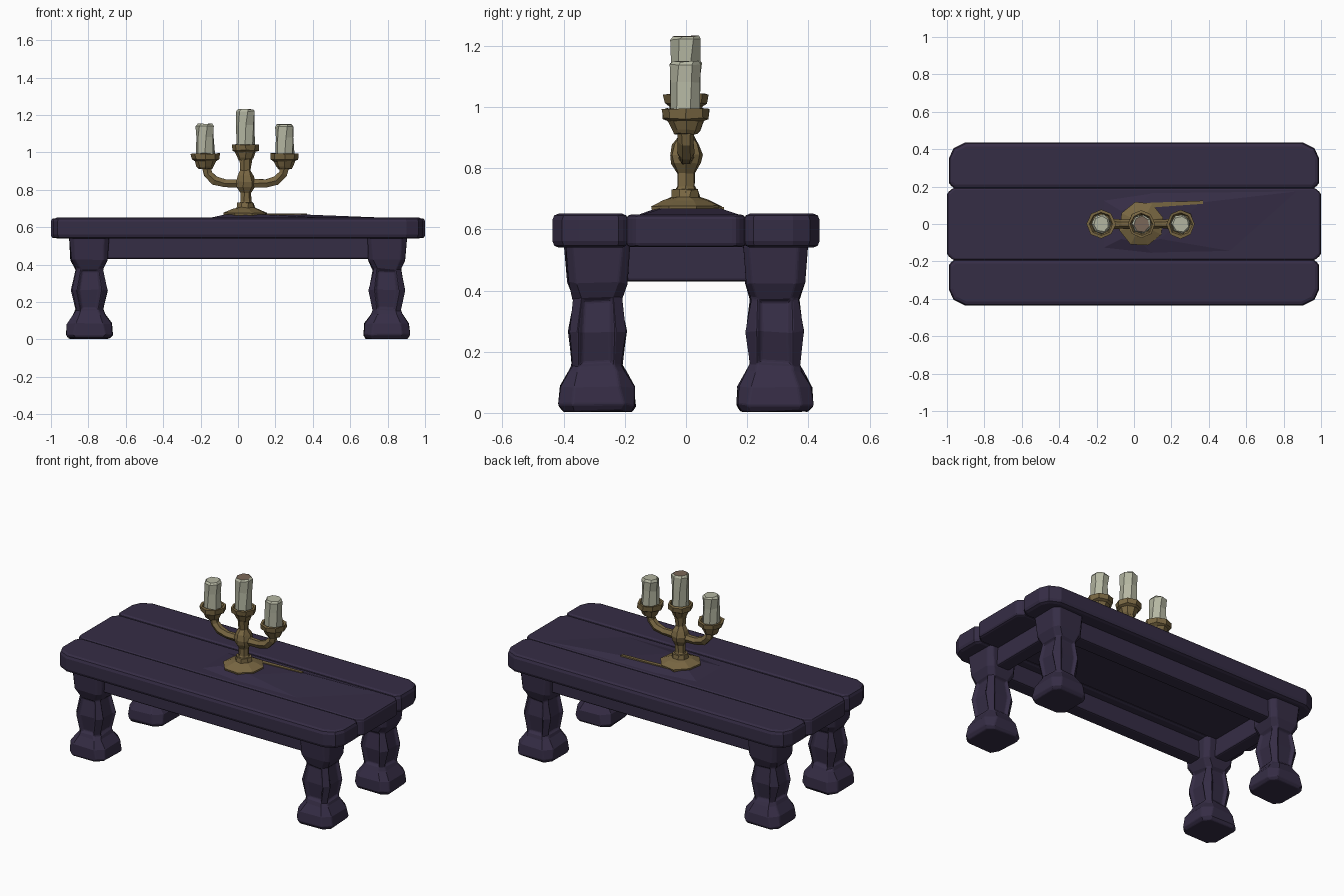
import bpy, bmesh, math, random
from mathutils import Vector

random.seed(4)
if "Cube" in bpy.data.objects:
    bpy.data.objects.remove(bpy.data.objects["Cube"], do_unlink=True)


def material(name, rgb):
    m = bpy.data.materials.new(name)
    m.use_nodes = True
    m.diffuse_color = (*rgb, 1)
    m.node_tree.nodes["Principled BSDF"].inputs["Base Color"].default_value = (*rgb, 1)
    return m


WOOD = material("dark purple wood", (0.036, 0.026, 0.060))
BRASS = material("aged brass", (0.19, 0.135, 0.055))
WAX = material("pale wax", (0.46, 0.47, 0.36))
BURNT = material("burnt wax", (0.20, 0.14, 0.10))


def finish(name, bm, mats, bevel=0):
    """Turn a bmesh into a flat-shaded object."""
    bmesh.ops.recalc_face_normals(bm, faces=bm.faces)
    mesh = bpy.data.meshes.new(name)
    bm.to_mesh(mesh)
    bm.free()
    for m in mats:
        mesh.materials.append(m)
    ob = bpy.data.objects.new(name, mesh)
    bpy.context.collection.objects.link(ob)
    if bevel:
        mod = ob.modifiers.new("worn edges", "BEVEL")
        mod.width = bevel
        mod.segments = 2
        mod.limit_method = "ANGLE"
        mod.angle_limit = math.radians(40)
    return ob


def loft(rings, jitter=0):
    """Skin a list of equal-length point rings and cap both ends."""
    bm = bmesh.new()
    rows = []
    for ring in rings:
        rows.append([bm.verts.new(Vector(p) + Vector(
            [random.uniform(-jitter, jitter) for _ in range(3)])) for p in ring])
    n = len(rows[0])
    for a, b in zip(rows, rows[1:]):
        for i in range(n):
            j = (i + 1) % n
            bm.faces.new((a[i], a[j], b[j], b[i]))
    bm.faces.new(rows[0][::-1])
    bm.faces.new(rows[-1])
    return bm


def circle(x, y, z, r, n, turn=0.0):
    return [(x + r * math.cos(turn + math.tau * i / n),
             y + r * math.sin(turn + math.tau * i / n), z) for i in range(n)]


def turned(name, x, profile, n, mat, jitter=0, turn=0.0):
    bm = loft([circle(x, 0, z, r, n, turn) for z, r in profile], jitter)
    return finish(name, bm, [mat])


def chamfered(cx, cy, z, hx, hy, c):
    """Rectangle with cut corners."""
    pts = [(hx, -hy + c), (hx, hy - c), (hx - c, hy), (-hx + c, hy),
           (-hx, hy - c), (-hx, -hy + c), (-hx + c, -hy), (hx - c, -hy)]
    return [(cx + px, cy + py, z) for px, py in pts]


def box(name, x, y, z, hx, hy, hz, bevel):
    bm = bmesh.new()
    bmesh.ops.create_cube(bm, size=2)
    for v in bm.verts:
        v.co = Vector((x + v.co.x * hx, y + v.co.y * hy, z + v.co.z * hz))
    return finish(name, bm, [WOOD], bevel)


def prism(name, outline, low, high, mat, bevel):
    bm = loft([[(x, y, z) for x, y in outline] for z in (low, high)])
    return finish(name, bm, [mat], bevel)


# Table top: two outer planks with rounded outer corners, one middle plank
for side, label in ((-1, "front"), (1, "back")):
    half = [(0.965, 0.188), (0.99, 0.22), (0.99, 0.35), (0.965, 0.405), (0.90, 0.437)]
    outline = [(x, y * side) for x, y in half]
    outline += [(-x, y * side) for x, y in reversed(half)]
    prism(label + "_plank", outline, 0.54, 0.652, WOOD, 0.022)
middle = [(0.965, -0.195), (1.0, -0.165), (1.0, 0.165), (0.965, 0.195)]
prism("middle_plank", middle + [(-x, -y) for x, y in middle],
      0.542, 0.648, WOOD, 0.014)

# Warped swelling of the middle plank under the candle holder
foot = [(-0.17, -0.13), (0.1, -0.16), (0.55, -0.15), (0.92, 0.18), (0.1, 0.17), (-0.17, 0.13)]
crest = [(-0.07, -0.08), (0.04, -0.10), (0.14, -0.08), (0.36, 0.115), (0.03, 0.11), (-0.07, 0.07)]
finish("warped_grain", loft([[(x, y, 0.646) for x, y in foot],
                             [(x, y, 0.668) for x, y in crest]]), [WOOD])

# Aprons between the legs
for s, along, across in ((-1, "front", "right"), (1, "back", "left")):
    box(along + "_apron", 0, s * 0.30, 0.49, 0.74, 0.045, 0.06, 0.01)
    box(across + "_apron", s * 0.80, 0, 0.49, 0.045, 0.24, 0.06, 0.01)

# Chunky legs: height, half width in x, half width in y, corner cut
LEG = [(0.005, 0.110, 0.110, 0.035), (0.025, 0.124, 0.125, 0.04),
       (0.085, 0.118, 0.120, 0.045), (0.135, 0.082, 0.092, 0.03),
       (0.155, 0.074, 0.082, 0.025), (0.265, 0.098, 0.096, 0.035),
       (0.375, 0.074, 0.080, 0.025), (0.425, 0.098, 0.096, 0.025),
       (0.55, 0.106, 0.106, 0.025)]
for sx, across in ((-1, "right"), (1, "left")):
    for sy, along in ((-1, "front"), (1, "back")):
        cx, cy = sx * 0.795, sy * 0.29
        bm = loft([chamfered(cx, cy, *s) for s in LEG], 0.004)
        bm.normal_update()
        # Carved hollow in each broad side of the belly
        for axis in (Vector((1, 0, 0)), Vector((-1, 0, 0)),
                     Vector((0, 1, 0)), Vector((0, -1, 0))):
            panel = [f for f in bm.faces if f.normal.dot(axis) > 0.85
                     and 0.16 < f.calc_center_median().z < 0.36]
            bmesh.ops.inset_region(bm, faces=panel, thickness=0.016)
            for v in {v for f in panel for v in f.verts}:
                v.co -= axis * 0.016
        finish(along + "_" + across + "_leg", bm, [WOOD], 0.006)

# Candle holder: flared base with a long splinter, then a turned stem
MID = 0.04
turned("holder_base", MID, [(0.655, 0.118), (0.676, 0.122), (0.695, 0.075),
                            (0.705, 0.05), (0.73, 0.045)], 8, BRASS, 0.004, 0.3)
prism("base_splinter", [(0.0, 0.08), (0.12, 0.09), (0.37, 0.108), (0.37, 0.125), (0.0, 0.11)],
      0.664, 0.673, BRASS, 0)
turned("holder_stem", MID, [(0.72, 0.042), (0.74, 0.030), (0.785, 0.032),
                            (0.815, 0.050), (0.845, 0.056), (0.875, 0.045),
                            (0.905, 0.028), (0.975, 0.036)], 7, BRASS, 0.003)

# Curved arms, mirrored about the stem
ARM = [(0.02, 0.835, 0.026), (0.11, 0.835, 0.024), (0.165, 0.85, 0.027),
       (0.200, 0.885, 0.026), (0.210, 0.93, 0.028)]
for s, label in ((-1, "right"), (1, "left")):
    rings = []
    for i, (dx, z, r) in enumerate(ARM):
        a, b = ARM[max(i - 1, 0)], ARM[min(i + 1, len(ARM) - 1)]
        t = Vector((s * (b[0] - a[0]), 0, b[1] - a[1])).normalized()
        side = Vector((0, 1, 0))
        up = t.cross(side)
        c = Vector((MID + s * dx, 0, z))
        rings.append([c + r * (side * math.cos(k * math.tau / 6) +
                               up * math.sin(k * math.tau / 6)) for k in range(6)])
    finish(label + "_arm", loft(rings, 0.002), [BRASS])

# Cups and candles: label, x, cup height, cup scale, candle top
for label, x, z, size, top in (("right", -0.175, 0.912, 1.0, 1.155),
                               ("middle", MID, 0.96, 0.95, 1.232),
                               ("left", 0.25, 0.912, 1.0, 1.15)):
    cup = [(0, 0.036), (0.012, 0.045), (0.043, 0.058), (0.05, 0.074),
           (0.082, 0.077), (0.082, 0.062), (0.068, 0.054)]
    turned(label + "_cup", x, [(z + h, r * size) for h, r in cup], 8, BRASS, 0.003)
    low = z + 0.06
    bm = loft([circle(x, 0, h, r, 7, 0.2 + k * 0.12) for k, (h, r) in enumerate(
        ((low, 0.052), (low + 0.6 * (top - low), 0.050),
         (top - 0.012, 0.052), (top, 0.042)))], 0.003)
    bm.normal_update()
    if label == "middle":
        for f in bm.faces:
            if f.normal.z > 0.9:
                f.material_index = 1
    finish(label + "_candle", bm, [WAX, BURNT])
